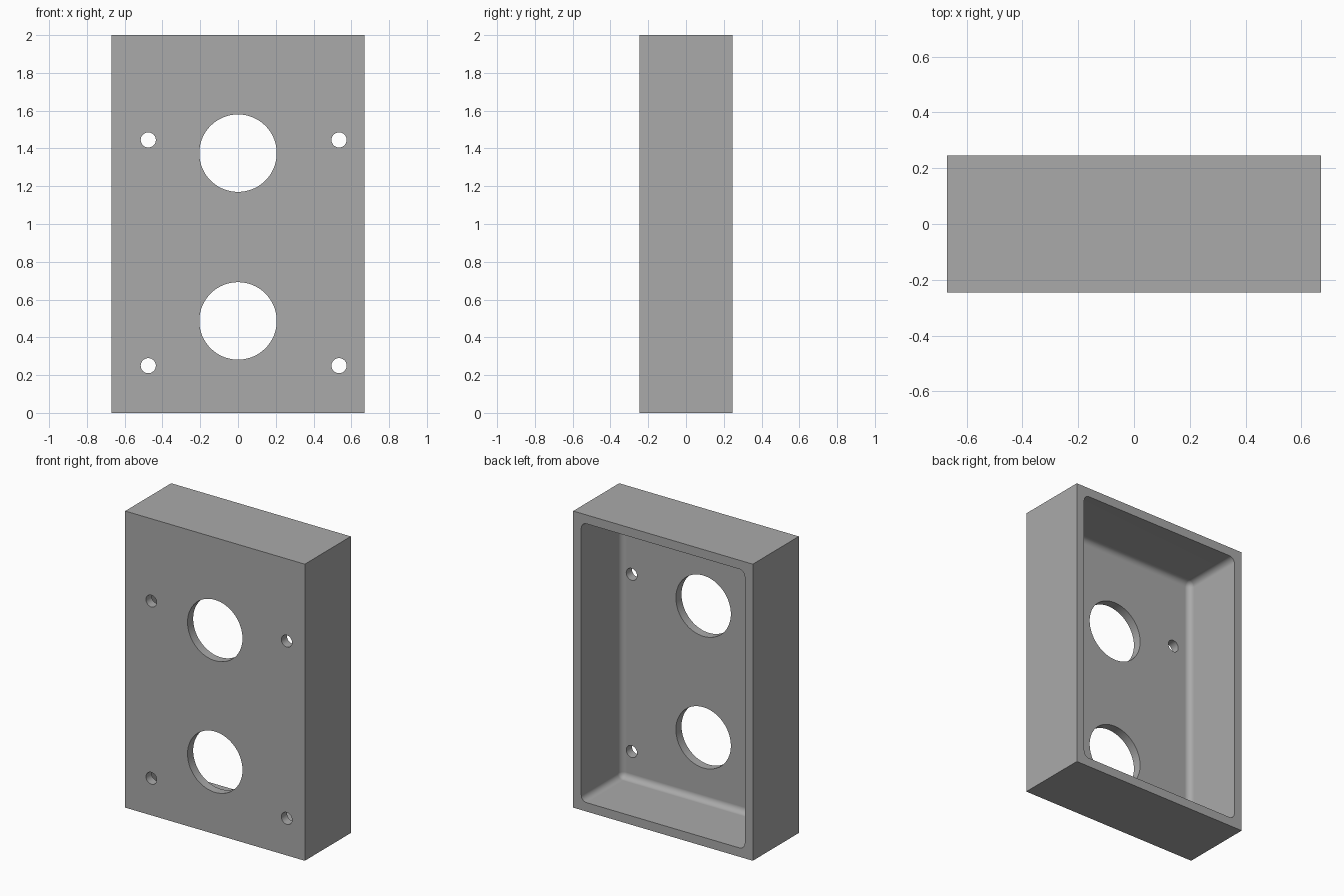
import bpy
import bmesh
from math import radians
from mathutils import Matrix, Vector

if "Cube" in bpy.data.objects:
    bpy.data.objects.remove(bpy.data.objects["Cube"], do_unlink=True)

W, D, H = 1.34, 0.49, 2.0      # outer size
WALL, FILLET = 0.06, 0.04

grey = bpy.data.materials.new("mid grey")
grey.use_nodes = True
COLOUR = (0.4, 0.4, 0.4, 1)
grey.diffuse_color = COLOUR
grey.node_tree.nodes["Principled BSDF"].inputs["Base Color"].default_value = COLOUR


def finish(name, bm):
    mesh = bpy.data.meshes.new(name)
    bm.to_mesh(mesh)
    bm.free()
    mesh.materials.append(grey)
    obj = bpy.data.objects.new(name, mesh)
    bpy.context.collection.objects.link(obj)
    return obj


def box(size, centre):
    bm = bmesh.new()
    bmesh.ops.create_cube(bm, size=1, matrix=Matrix.Translation(centre) @ Matrix.Diagonal((*size, 1)))
    return bm


# Outer block
enclosure = finish("enclosure_box", box((W, D, H), Vector((0, 0, H / 2))))

# Cavity open at the back, filleted at its corners and floor
bm = box((W - 2 * WALL, D, H - 2 * WALL), Vector((0, WALL, H / 2)))
rounded = [e for e in bm.edges if min(v.co.y for v in e.verts) < 0]
bmesh.ops.bevel(bm, geom=rounded, offset=FILLET, segments=8, profile=0.5, affect='EDGES')
cutters = [finish("cavity_cutter", bm)]

# Two large openings and four screw holes through the front plate
holes = [(0, z, 0.205, 96) for z in (0.487, 1.375)]
holes += [(x, z, 0.04, 48) for x in (-0.475, 0.535) for z in (0.25, 1.445)]
for x, z, radius, sides in holes:
    bm = bmesh.new()
    place = Matrix.Translation((x, -D / 2, z)) @ Matrix.Rotation(radians(90), 4, 'X')
    bmesh.ops.create_cone(bm, cap_ends=True, segments=sides, radius1=radius,
                          radius2=radius, depth=0.3, matrix=place)
    cutters.append(finish("hole_cutter", bm))

# Cut, then discard the cutters
bpy.ops.object.select_all(action='DESELECT')
enclosure.select_set(True)
bpy.context.view_layer.objects.active = enclosure
for cutter in cutters:
    cut = enclosure.modifiers.new("cut", 'BOOLEAN')
    cut.operation = 'DIFFERENCE'
    cut.solver = 'EXACT'
    cut.object = cutter
    bpy.ops.object.modifier_apply(modifier=cut.name)
    bpy.data.objects.remove(cutter, do_unlink=True)

# Smooth fillets and bores, crisp outer edges, flat-looking walls
bpy.ops.object.shade_smooth_by_angle(angle=radians(30))
weighted = enclosure.modifiers.new("weighted_normals", 'WEIGHTED_NORMAL')
weighted.keep_sharp = True
